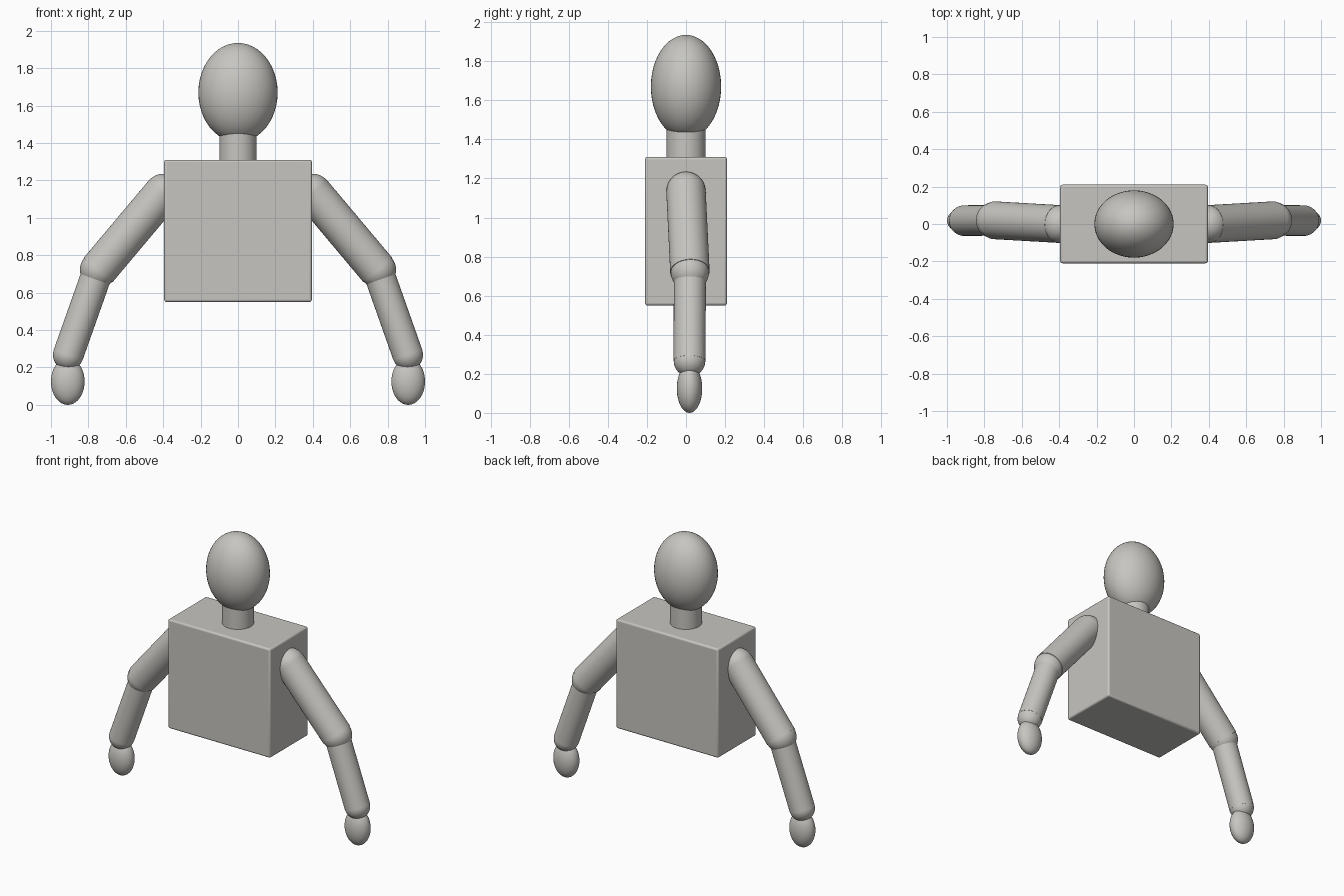
import bpy
import math
from mathutils import Vector

cube = bpy.data.objects.get("Cube")
if cube:
    bpy.data.objects.remove(cube, do_unlink=True)

clay = bpy.data.materials.new("warm_grey")
clay.use_nodes = True
colour = (0.57, 0.56, 0.53, 1)
clay.diffuse_color = colour
clay.node_tree.nodes["Principled BSDF"].inputs["Base Color"].default_value = colour


def finish(name):
    ob = bpy.context.object
    ob.name = name
    ob.data.materials.append(clay)
    bpy.ops.object.shade_smooth_by_angle(angle=math.radians(40))
    return ob


def ellipsoid(name, centre, radii):
    bpy.ops.mesh.primitive_uv_sphere_add(segments=48, ring_count=24, radius=1, location=centre)
    bpy.context.object.scale = radii
    bpy.ops.object.transform_apply(location=False, rotation=False, scale=True)
    return finish(name)


def limb(name, start, end, radius):
    start, end = Vector(start), Vector(end)
    axis = end - start
    bpy.ops.mesh.primitive_cylinder_add(vertices=48, radius=radius, depth=axis.length,
                                        location=(start + end) / 2)
    ob = bpy.context.object
    ob.rotation_euler = axis.to_track_quat("Z", "Y").to_euler()
    return finish(name)


# Torso: box with softly rounded edges
bpy.ops.mesh.primitive_cube_add(size=1, location=(0, 0, 0.93))
bpy.context.object.scale = (0.79, 0.42, 0.76)
bpy.ops.object.transform_apply(location=False, rotation=False, scale=True)
torso = finish("torso")
bevel = torso.modifiers.new("soft_edges", "BEVEL")
bevel.width = 0.012
bevel.segments = 3

# Neck and head
limb("neck", (0, 0, 1.25), (0, 0, 1.5), 0.1)
ellipsoid("head", (0, 0, 1.67), (0.212, 0.18, 0.265))

# Arms: ball joints joined by cylinders, ending in flattened hands
for side, s in (("left", 1), ("right", -1)):
    shoulder = (s * 0.40, 0, 1.135)
    elbow = (s * 0.747, 0.02, 0.722)
    wrist = (s * 0.908, 0.018, 0.267)
    ellipsoid(side + "_shoulder", shoulder, (0.1, 0.1, 0.1))
    limb(side + "_upper_arm", shoulder, elbow, 0.101)
    ellipsoid(side + "_elbow", elbow, (0.098, 0.098, 0.098))
    limb(side + "_forearm", elbow, wrist, 0.082)
    ellipsoid(side + "_wrist", wrist, (0.081, 0.081, 0.081))
    ellipsoid(side + "_hand", (s * 0.91, 0.018, 0.125), (0.09, 0.065, 0.125))
